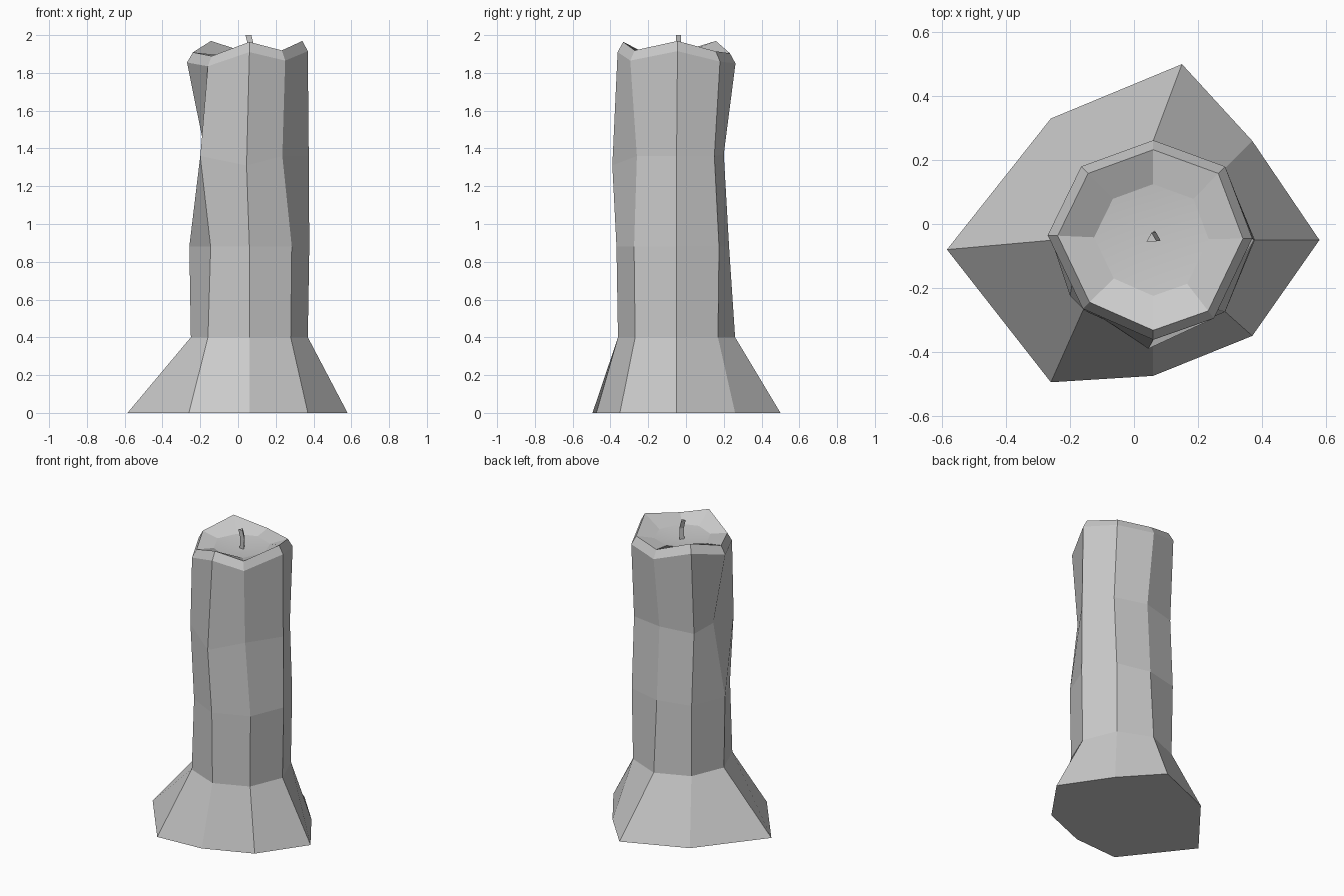
import bpy, bmesh
from math import sin, cos, pi
from mathutils import Vector

if "Cube" in bpy.data.objects:
    bpy.data.objects.remove(bpy.data.objects["Cube"])

CX, CY = 0.06, -0.05


def octagon(r, z, moved=None):
    """Regular ring (right, back-right, back ... front-right) with a few moved corners."""
    pts = [(CX + r * cos(i * pi / 4), CY + r * sin(i * pi / 4), z) for i in range(8)]
    for i, p in (moved or {}).items():
        pts[i] = p
    return pts


def loft(name, rings, tip=None, smooth_tip=False):
    """Skin a stack of rings, cap the bottom, close the top with a fan or a cap."""
    bm = bmesh.new()
    loops = [[bm.verts.new(p) for p in ring] for ring in rings]
    n = len(rings[0])
    bm.faces.new(loops[0][::-1])
    for a, b in zip(loops, loops[1:]):
        for i in range(n):
            j = (i + 1) % n
            bm.faces.new((a[i], a[j], b[j], b[i]))
    if tip:
        t = bm.verts.new(tip)
        for i in range(n):
            f = bm.faces.new((loops[-1][i], loops[-1][(i + 1) % n], t))
            f.smooth = smooth_tip
    else:
        bm.faces.new(loops[-1])
    bmesh.ops.recalc_face_normals(bm, faces=bm.faces)
    mesh = bpy.data.meshes.new(name)
    bm.to_mesh(mesh)
    bm.free()
    obj = bpy.data.objects.new(name, mesh)
    bpy.context.collection.objects.link(obj)
    return obj


# Melted wax foot
foot = [(x, y, 0) for x, y in (
    (0.58, -0.05), (0.37, 0.26), (0.15, 0.50), (-0.26, 0.33),
    (-0.585, -0.08), (-0.26, -0.495), (0.06, -0.475), (0.37, -0.35))]

# Column rings, slightly uneven
low = octagon(0.31, 0.4)
middle = octagon(0.318, 0.88, {2: (0.06, 0.228, 0.88), 5: (-0.145, -0.265, 0.88)})
upper = [(0.375, -0.05, 1.36), (0.285, 0.15, 1.36), (0.06, 0.20, 1.37), (-0.165, 0.15, 1.36),
         (-0.17, -0.05, 1.36), (-0.20, -0.225, 1.36), (0.045, -0.39, 1.31), (0.235, -0.26, 1.36)]
top = [(0.37, -0.045, 1.915), (0.285, 0.18, 1.86), (0.06, 0.262, 1.85), (-0.165, 0.18, 1.915),
       (-0.27, -0.035, 1.855), (-0.16, -0.265, 1.835), (0.06, -0.362, 1.91), (0.25, -0.295, 1.865)]


def inset(ring, k, lift=None, z=None):
    return [(CX + (x - CX) * k, CY + (y - CY) * k, z if z is not None else h + lift)
            for x, y, h in ring]


# Bevelled rim and hollow around the wick
rim = inset(top, 0.905, lift=0.054)
bowl = inset(top, 0.56, z=1.89)
loft("candle_body", [foot, low, middle, upper, top, rim, bowl],
     tip=(CX, CY, 1.872), smooth_tip=True)

# Bent three-sided wick
wick_path = [Vector((0.062, -0.04, 1.865)), Vector((0.068, -0.043, 1.945)), Vector((0.055, -0.045, 2.0))]
wick = [[p + Vector((0.018 * cos(a), 0.018 * sin(a), 0))
         for a in (pi / 2, pi * 7 / 6, pi * 11 / 6)] for p in wick_path]
loft("wick", wick)
